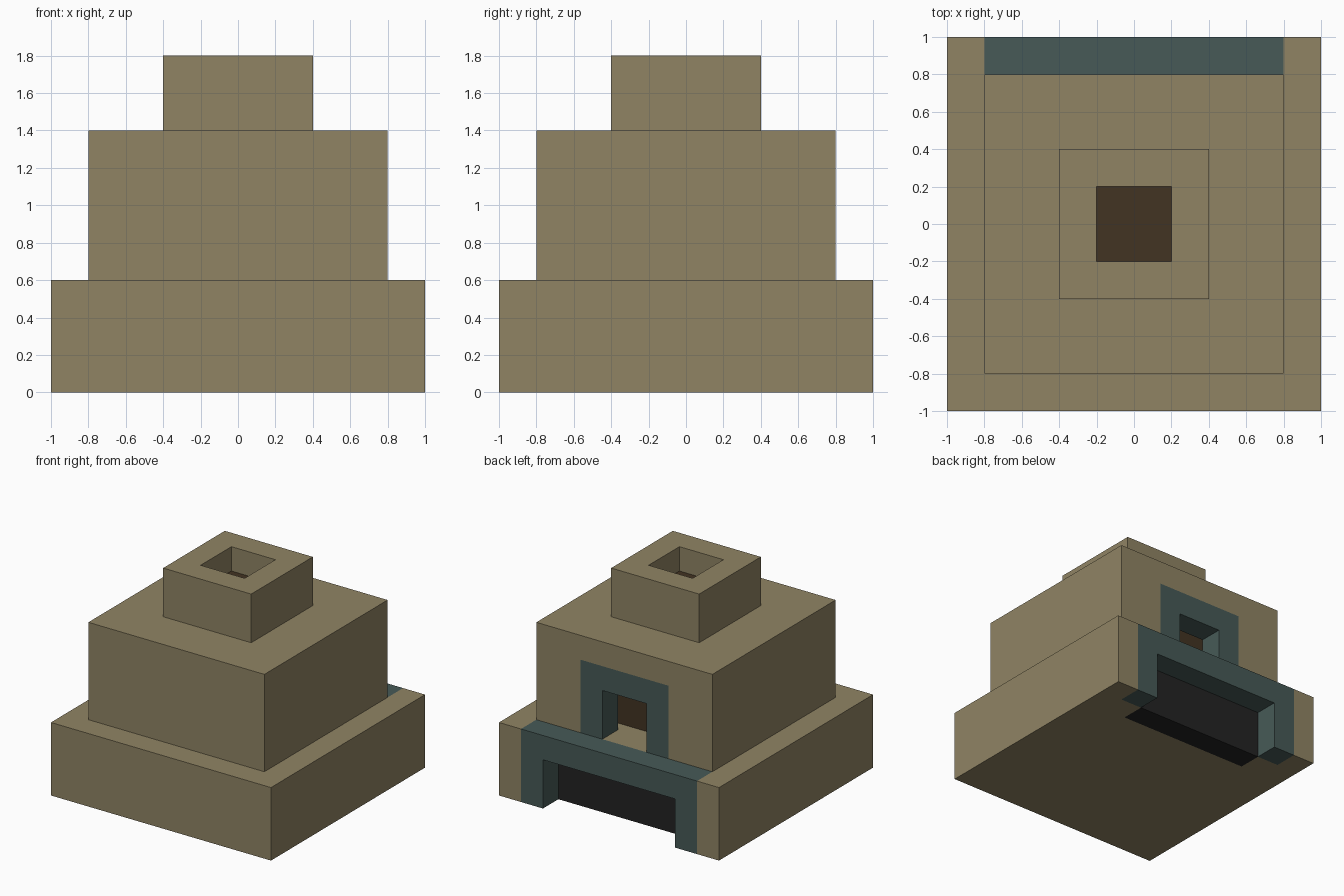
import bpy
import bmesh

start = bpy.data.objects.get("Cube")
if start:
    bpy.data.objects.remove(start, do_unlink=True)


def material(name, rgb):
    """Flat material from 0-255 display values."""
    colour = [((c / 255 + 0.055) / 1.055) ** 2.4 for c in rgb] + [1.0]
    mat = bpy.data.materials.new(name)
    mat.use_nodes = True
    mat.diffuse_color = colour
    bsdf = next(n for n in mat.node_tree.nodes if n.type == "BSDF_PRINCIPLED")
    bsdf.inputs["Base Color"].default_value = colour
    bsdf.inputs["Roughness"].default_value = 1.0
    return mat


SAND = material("sand_stone", (144, 132, 100))
TEAL = material("dark_teal", (71, 90, 87))
BROWN = material("dark_brown", (66, 51, 34))
BLACK = material("soot_black", (35, 35, 35))


def prism(name, mat, outline, place, offset):
    """Extrude a closed outline; place maps each 2D point to 3D."""
    bm = bmesh.new()
    face = bm.faces.new([bm.verts.new(place(a, b)) for a, b in outline])
    new = bmesh.ops.extrude_face_region(bm, geom=[face])["geom"]
    bmesh.ops.translate(bm, vec=offset,
                        verts=[g for g in new if isinstance(g, bmesh.types.BMVert)])
    bmesh.ops.recalc_face_normals(bm, faces=bm.faces)
    mesh = bpy.data.meshes.new(name)
    bm.to_mesh(mesh)
    bm.free()
    mesh.materials.append(mat)
    obj = bpy.data.objects.new(name, mesh)
    bpy.context.collection.objects.link(obj)
    return obj


def block(name, mat, half_x, y0, y1, z0, z1):
    """Box centred on x = 0."""
    corners = [(-half_x, y0), (half_x, y0), (half_x, y1), (-half_x, y1)]
    return prism(name, mat, corners, lambda x, y: (x, y, z0), (0, 0, z1 - z0))


def mirrored(half):
    """Complete a half outline across x = 0."""
    return half + [(-x, v) for x, v in reversed(half)]


def portal(name, half_out, half_in, y, z0, z_in, z_out):
    """Square arch facing the back."""
    half = [(half_in, z_in), (half_in, z0), (half_out, z0), (half_out, z_out)]
    return prism(name, TEAL, mirrored(half), lambda x, z: (x, y, z), (0, 0.2, 0))


def carve(obj, cutter):
    """Subtract the cutter and discard it."""
    mod = obj.modifiers.new("cut", "BOOLEAN")
    mod.operation, mod.solver, mod.object = "DIFFERENCE", "EXACT", cutter
    bpy.context.view_layer.update()
    graph = bpy.context.evaluated_depsgraph_get()
    mesh = bpy.data.meshes.new_from_object(obj.evaluated_get(graph))
    obj.modifiers.clear()
    obj.data = mesh
    bpy.data.objects.remove(cutter, do_unlink=True)


# Base tier with a stepped recess in the back for the hearth
plan = mirrored([(1, -1), (1, 1), (0.8, 1), (0.8, 0.8), (0.6, 0.8), (0.6, 0.6)])
prism("base_tier", SAND, plan, lambda x, y: (x, y, 0), (0, 0, 0.6))
block("doorway_floor", SAND, 0.6, 0.6, 0.8, 0.4, 0.6)
block("hearth_back", BLACK, 0.6, 0.6, 0.8, 0, 0.4)
portal("hearth_frame", 0.8, 0.6, 0.8, 0, 0.4, 0.6)

# Middle tier: hollow room with a framed doorway in the back
middle = block("middle_tier", SAND, 0.8, -0.8, 0.8, 0.6, 1.4)
carve(middle, block("room_cutter", SAND, 0.6, -0.6, 0.6, 0.5, 1.2))
carve(middle, block("door_cutter", SAND, 0.4, 0.5, 0.9, 0.5, 1.2))
portal("door_frame", 0.4, 0.2, 0.6, 0.6, 1.0, 1.2)
block("inner_core", BROWN, 0.5, -0.5, 0.5, 0.6, 1.2)

# Chimney with a shallow flue
chimney = block("chimney", SAND, 0.4, -0.4, 0.4, 1.4, 1.8)
carve(chimney, block("flue_cutter", SAND, 0.2, -0.2, 0.2, 1.5, 2.0))
block("flue_floor", BROWN, 0.2, -0.2, 0.2, 1.5, 1.6)
